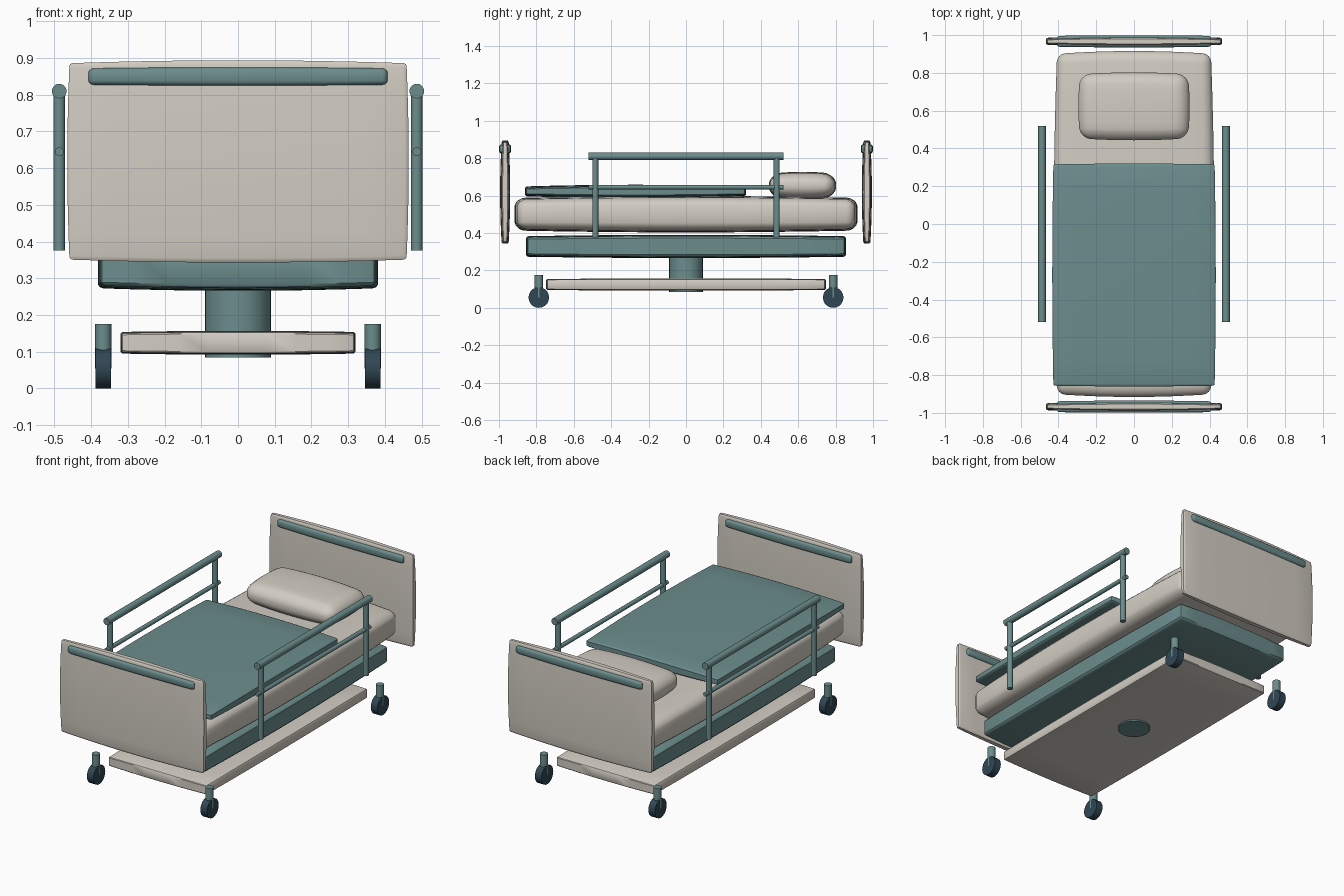
import bpy, bmesh, math
from mathutils import Vector, Matrix

if "Cube" in bpy.data.objects:
    bpy.data.objects.remove(bpy.data.objects["Cube"])


def material(name, rgb):
    m = bpy.data.materials.new(name)
    m.diffuse_color = (*rgb, 1)
    m.use_nodes = True
    m.node_tree.nodes["Principled BSDF"].inputs["Base Color"].default_value = m.diffuse_color
    return m


CREAM = material("warm_cream", (0.65, 0.61, 0.545))
TEAL = material("muted_teal", (0.15, 0.265, 0.265))
DARK = material("dark_slate", (0.03, 0.062, 0.088))


def finish(bm, name, mat, loc):
    me = bpy.data.meshes.new(name)
    bmesh.ops.recalc_face_normals(bm, faces=bm.faces[:])
    bm.to_mesh(me)
    bm.free()
    me.materials.append(mat)
    ob = bpy.data.objects.new(name, me)
    ob.location = loc
    bpy.context.collection.objects.link(ob)
    bpy.ops.object.select_all(action='DESELECT')
    ob.select_set(True)
    bpy.context.view_layer.objects.active = ob
    bpy.ops.object.shade_smooth_by_angle(angle=math.radians(35))
    return ob


def soft_box(name, mat, lo, hi, r, bulge=(0, 0, 0), seg=3):
    """Rounded box between two corners; faces swell toward their middles."""
    lo, hi = Vector(lo), Vector(hi)
    half = (hi - lo) / 2
    bm = bmesh.new()
    bmesh.ops.create_cube(bm, size=2)
    bmesh.ops.scale(bm, vec=half, verts=bm.verts[:])
    bmesh.ops.bevel(bm, geom=bm.edges[:], offset=r, segments=seg,
                    profile=0.5, affect='EDGES')
    if any(bulge):
        for axis in range(3):
            if half[axis] < 0.1:
                continue
            n = Vector([float(i == axis) for i in range(3)])
            for f in (-0.75, -0.5, -0.25, 0, 0.25, 0.5, 0.75):
                bmesh.ops.bisect_plane(
                    bm, geom=bm.verts[:] + bm.edges[:] + bm.faces[:],
                    plane_co=n * f * half[axis], plane_no=n, dist=1e-5)
        for v in bm.verts:
            n = [v.co[i] / half[i] for i in range(3)]
            for a in range(3):
                b, c = (a + 1) % 3, (a + 2) % 3
                v.co[a] -= bulge[a] * n[a] * (n[b] ** 2 + n[c] ** 2) / 2
    return finish(bm, name, mat, (lo + hi) / 2)


def rod(name, mat, centre, axis, r, length, sides=20):
    bm = bmesh.new()
    bmesh.ops.create_cone(bm, cap_ends=True, segments=sides, radius1=r,
                          radius2=r, depth=length)
    rot = {'X': Matrix.Rotation(math.pi / 2, 3, 'Y'),
           'Y': Matrix.Rotation(math.pi / 2, 3, 'X'),
           'Z': Matrix.Identity(3)}[axis]
    bmesh.ops.rotate(bm, matrix=rot, verts=bm.verts[:])
    return finish(bm, name, mat, centre)


# Base, lifting column and mattress deck
soft_box("base_plate", CREAM, (-0.322, -0.75, 0.092), (0.322, 0.75, 0.157),
         0.006, (0.006, 0.008, 0.006), 2)
rod("lift_column", TEAL, (0, 0, 0.19), 'Z', 0.09, 0.21, 32)
soft_box("deck_frame", TEAL, (-0.387, -0.86, 0.266), (0.387, 0.86, 0.39),
         0.012, (0.016, 0.014, 0.014), 2)

# Bedding
soft_box("mattress", CREAM, (-0.43, -0.92, 0.403), (0.43, 0.92, 0.598),
         0.045, (0.035, 0.03, 0.02), 4)
soft_box("blanket", TEAL, (-0.436, -0.862, 0.587), (0.436, 0.322, 0.658),
         0.01, (0.012, 0.008, 0.018), 2)
soft_box("pillow", CREAM, (-0.295, 0.443, 0.58), (0.295, 0.803, 0.727),
         0.06, (0.02, 0.02, 0.02), 5)

# End boards with a grip bar running through each
for s, end in ((-1, "foot"), (1, "head")):
    y = s * 0.967
    soft_box(end + "_board", CREAM, (-0.468, y - 0.027, 0.339),
             (0.468, y + 0.027, 0.898), 0.008, (0.012, 0.016, 0.016), 2)
    soft_box(end + "_grip", TEAL, (-0.41, y - 0.033, 0.823),
             (0.41, y + 0.033, 0.876), 0.012, (0.008, 0.006, 0.006), 3)

# Side rails and casters, mirrored
for sx, side in ((-1, "left"), (1, "right")):
    x = sx * 0.487
    rod(side + "_top_rail", TEAL, (x, 0, 0.81), 'Y', 0.02, 1.04)
    rod(side + "_mid_rail", TEAL, (x, 0, 0.645), 'Y', 0.012, 1.04, 16)
    for sy, end in ((-1, "front"), (1, "back")):
        tag = side + "_" + end
        rod(tag + "_rail_post", TEAL, (x, sy * 0.485, 0.593), 'Z',
            0.016, 0.435, 16)
        cx, cy = sx * 0.367, sy * 0.787
        rod(tag + "_caster_stem", TEAL, (cx, cy, 0.115), 'Z', 0.022, 0.12, 16)
        rod(tag + "_wheel", DARK, (cx, cy, 0.055), 'X', 0.055, 0.042, 20)
